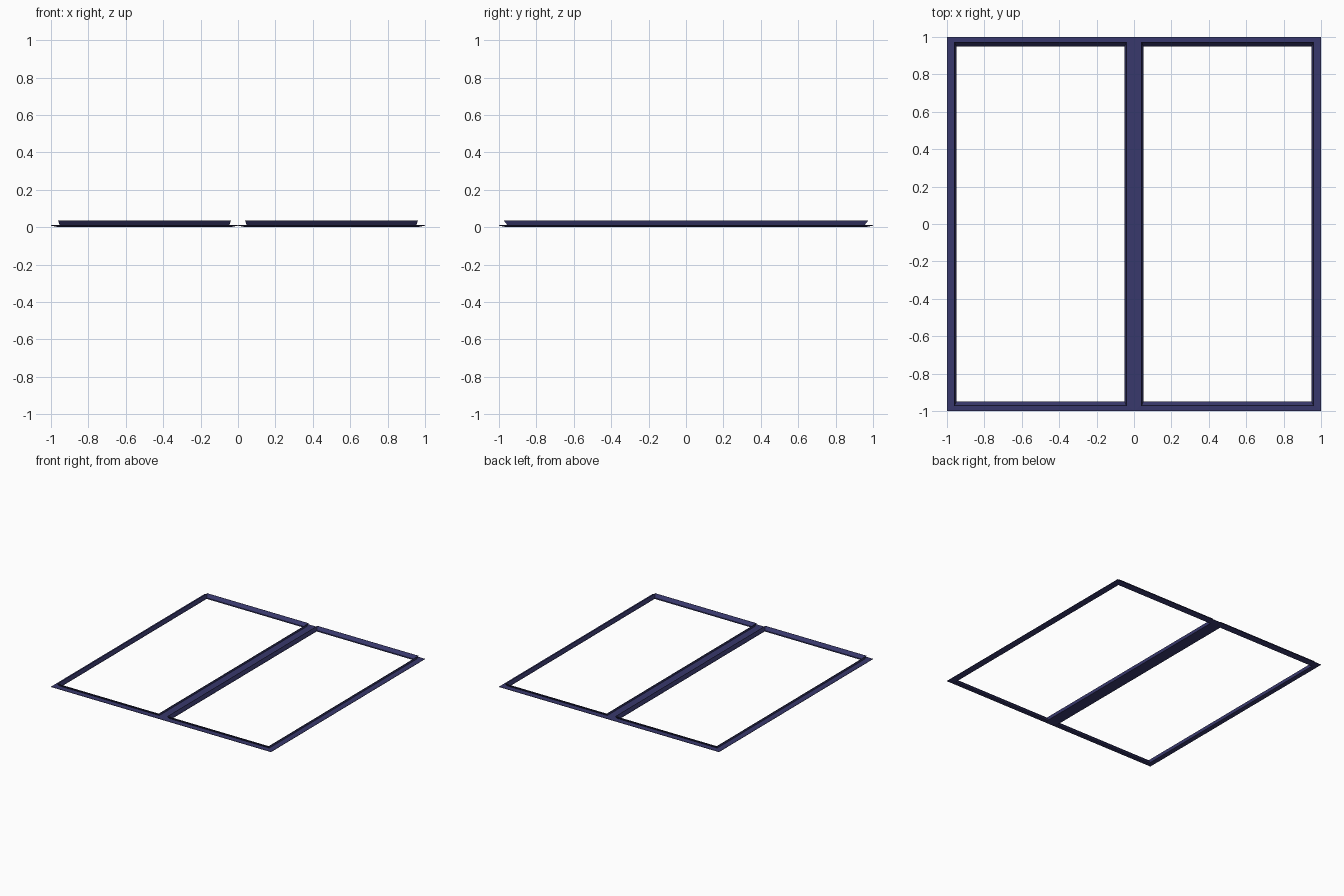
import bpy, bmesh

if "Cube" in bpy.data.objects:
    bpy.data.objects.remove(bpy.data.objects["Cube"])

navy = bpy.data.materials.new("dark navy")
navy.diffuse_color = (0.04, 0.04, 0.15, 1)
navy.use_nodes = True
navy.node_tree.nodes["Principled BSDF"].inputs["Base Color"].default_value = navy.diffuse_color

# Frame cross-section: inset from the outer edge in x, in y, and height.
# A thin tapered flange with a lip that leans outward.
PROFILE = [(0.000, 0.000, 0.008),
           (0.040, 0.042, 0.000),
           (0.049, 0.049, 0.000),
           (0.050, 0.050, 0.010),
           (0.041, 0.029, 0.035),
           (0.038, 0.026, 0.035),
           (0.046, 0.044, 0.012),
           (0.000, 0.000, 0.011)]
CORNERS = [(-1, -1), (1, -1), (1, 1), (-1, 1)]


def frame(name, cx, hx, hy):
    """Sweep the profile round a mitred rectangle."""
    bm = bmesh.new()
    rings = [[bm.verts.new((cx + sx * (hx - ox), sy * (hy - oy), z))
              for ox, oy, z in PROFILE] for sx, sy in CORNERS]
    n = len(PROFILE)
    for i in range(4):
        a, b = rings[i], rings[(i + 1) % 4]
        for j in range(n):
            k = (j + 1) % n
            bm.faces.new((a[j], b[j], b[k], a[k]))
    bmesh.ops.recalc_face_normals(bm, faces=bm.faces)
    mesh = bpy.data.meshes.new(name)
    bm.to_mesh(mesh)
    bm.free()
    mesh.materials.append(navy)
    bpy.context.collection.objects.link(bpy.data.objects.new(name, mesh))


# Two matching panels side by side
frame("left_frame", -0.5, 0.5, 1.0)
frame("right_frame", 0.5, 0.5, 1.0)
